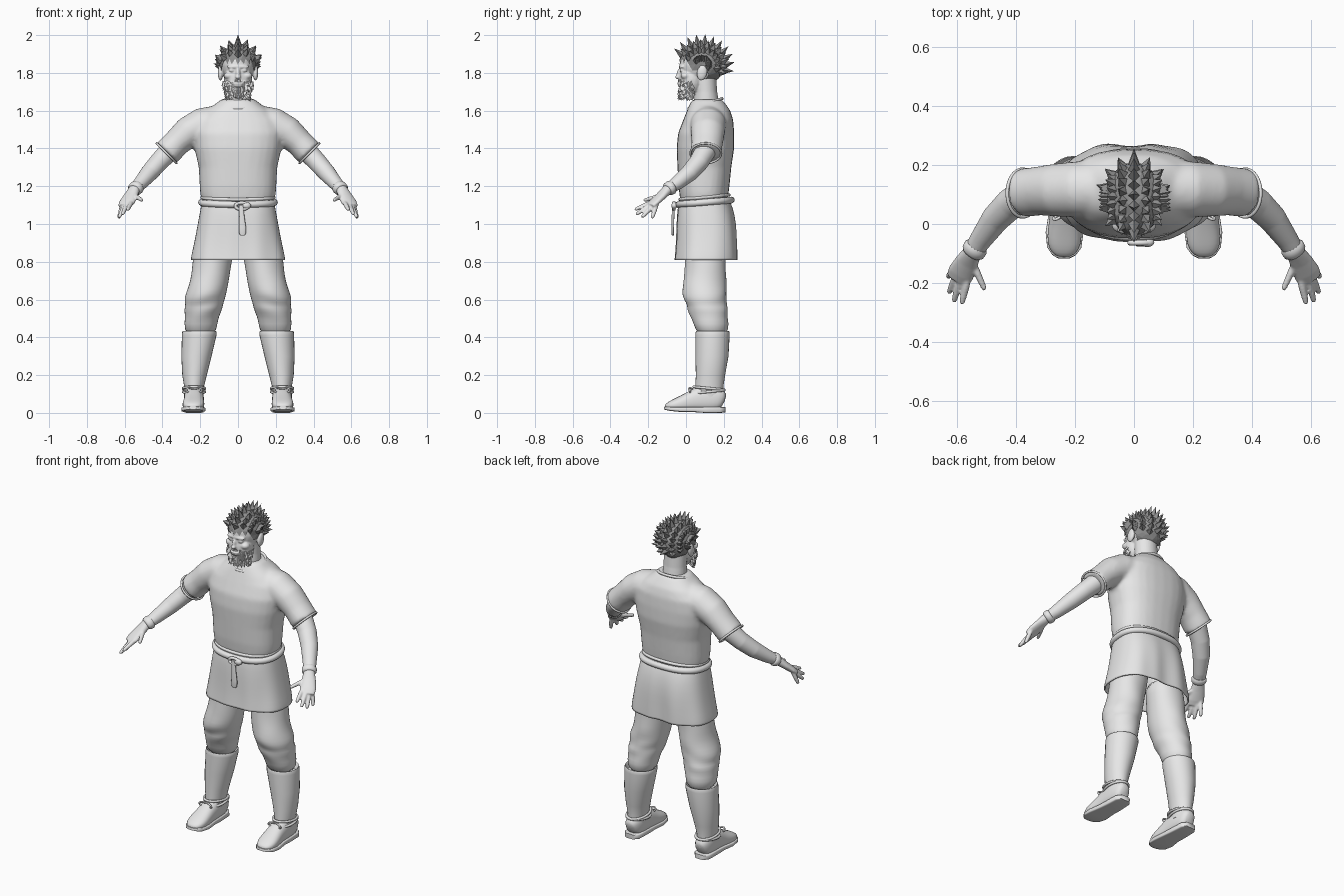
import bpy, bmesh, math, random
from mathutils import Vector, Matrix

random.seed(4)
if "Cube" in bpy.data.objects:
    bpy.data.objects.remove(bpy.data.objects["Cube"])


def material(name, v):
    m = bpy.data.materials.new(name)
    m.use_nodes = True
    m.diffuse_color = (v, v, v, 1)
    m.node_tree.nodes["Principled BSDF"].inputs["Base Color"].default_value = (v, v, v, 1)
    return m


LIGHT = material("light grey", 0.8)
DARK = material("dark grey hair", 0.28)


def span(z, x0, x1, y0, y1):
    return ((x0 + x1) / 2, (y0 + y1) / 2, z, (x1 - x0) / 2, (y1 - y0) / 2)


def tube(bm, rings, power=2, flat=False, caps=True, n=28):
    """Loft superellipse rings (x, y, z, rx, ry) along their centres."""
    pts = [Vector(r[:3]) for r in rings]
    loops = []
    for i, r in enumerate(rings):
        u, v = Vector((1, 0, 0)), Vector((0, 1, 0))
        if not flat:
            t = pts[min(i + 1, len(pts) - 1)] - pts[max(i - 1, 0)]
            u = t.cross(Vector((0, 0, 1))).normalized()
            v = u.cross(t).normalized()
        loop = []
        for k in range(n):
            c, s = math.cos(math.tau * k / n), math.sin(math.tau * k / n)
            c = math.copysign(abs(c) ** (2 / power), c)
            s = math.copysign(abs(s) ** (2 / power), s)
            loop.append(bm.verts.new(pts[i] + u * c * r[3] + v * s * r[4]))
        loops.append(loop)
    for a, b in zip(loops, loops[1:]):
        for k in range(n):
            bm.faces.new((a[k], a[(k + 1) % n], b[(k + 1) % n], b[k]))
    if caps:
        bm.faces.new(loops[0])
        bm.faces.new(loops[-1])


def ball(bm, c, r, tilt=0):
    m = Matrix.Translation(c) @ Matrix.Rotation(tilt, 4, 'X') @ Matrix.Diagonal((*r, 1))
    return bmesh.ops.create_icosphere(bm, subdivisions=3, radius=1, matrix=m)["verts"]


def spike(bm, base, direction, r, length, sides=4):
    rot = direction.to_track_quat('Z', 'Y').to_matrix().to_4x4()
    m = Matrix.Translation(base + direction * length / 2) @ rot
    bmesh.ops.create_cone(bm, segments=sides, radius1=r, radius2=0, depth=length, matrix=m)


def finish(name, bm, mat=LIGHT, mirror=False, voxel=0, soften=0, subsurf=0, thick=0, flat=False):
    bmesh.ops.recalc_face_normals(bm, faces=bm.faces)
    me = bpy.data.meshes.new(name)
    bm.to_mesh(me)
    bm.free()
    me.materials.append(mat)
    if not flat:
        me.shade_smooth()
        me.set_sharp_from_angle(angle=1.0)
    ob = bpy.data.objects.new(name, me)
    bpy.context.collection.objects.link(ob)
    if mirror:
        ob.modifiers.new("mirror", 'MIRROR').use_mirror_merge = False
    if voxel:
        m = ob.modifiers.new("blend", 'REMESH')
        m.mode, m.voxel_size, m.use_smooth_shade = 'VOXEL', voxel, True
    if soften:
        ob.modifiers.new("soften", 'SMOOTH').iterations = soften
    if subsurf:
        ob.modifiers.new("round", 'SUBSURF').levels = subsurf
        ob.modifiers["round"].render_levels = subsurf
    if thick:
        ob.modifiers.new("thickness", 'SOLIDIFY').thickness = thick
    return ob


def rope(name, points, r, cyclic=False, mirror=False):
    cu = bpy.data.curves.new(name, 'CURVE')
    cu.dimensions, cu.bevel_depth, cu.bevel_resolution = '3D', r, 3
    sp = cu.splines.new('NURBS')
    sp.points.add(len(points) - 1)
    for p, q in zip(sp.points, points):
        p.co = (*q, 1)
    sp.use_cyclic_u, sp.use_endpoint_u, sp.order_u = cyclic, not cyclic, 3
    tmp = bpy.data.objects.new(name + "_path", cu)
    bm = bmesh.new()
    bm.from_mesh(bpy.data.meshes.new_from_object(tmp))
    bpy.data.objects.remove(tmp)
    finish(name, bm, mirror=mirror)


def oval(x, y, z, rx, ry, tilt=0, n=32, power=2):
    pts = []
    for k in range(n):
        c, s = math.cos(math.tau * k / n), math.sin(math.tau * k / n)
        f = (abs(c) ** power + abs(s) ** power) ** (-1 / power)
        pts.append((x + rx * c * f, y + ry * s * f, z + tilt * s))
    return pts


# Shirt: torso and sleeves blended into one skin
bm = bmesh.new()
rows = [(1.12, .19, -.03, .22), (1.16, .2, -.035, .225), (1.2, .203, -.04, .23), (1.3, .208, -.045, .24),
        (1.4, .23, -.05, .255), (1.48, .24, -.042, .255), (1.55, .225, -.015, .25),
        (1.6, .17, .005, .235), (1.635, .12, .02, .21), (1.66, .09, .035, .19)]
tube(bm, [span(z, -x, x, a, b) for z, x, a, b in rows], power=2.4, flat=True)
for s in (1, -1):
    tube(bm, [(.1 * s, .12, 1.545, .09, .085), (.19 * s, .118, 1.525, .095, .09), (.265 * s, .115, 1.485, .09, .083),
              (.325 * s, .112, 1.43, .083, .073), (.378 * s, .105, 1.375, .083, .075)])
finish("shirt", bm, voxel=.011, soften=6)
rope("collar", oval(0, .103, 1.638, .098, .088, .026), .008, True)
rope("sleeve_hem", [(.378 + .053 * math.cos(a), .105 + .082 * math.sin(a), 1.375 + .053 * math.cos(a))
                    for a in (math.tau * k / 20 for k in range(20))], .006, True, True)

# Skirt of the tunic
bm = bmesh.new()
rows = [(1.14, .185, -.03, .225), (1.09, .197, -.045, .25), (1.0, .213, -.05, .27), (.9, .232, -.052, .274),
        (.83, .248, -.058, .276), (.81, .25, -.06, .276)]
tube(bm, [span(z, -x, x, a, b) for z, x, a, b in rows], power=2.6, flat=True, caps=False, n=48)
for v in bm.verts:  # soft folds and a shallow hollow at the back
    low = min(1, (1.14 - v.co.z) * 4)
    v.co.y += .004 * low * math.sin(v.co.x * 45)
    if v.co.y > .1:
        v.co.y -= .016 * low * math.exp(-(v.co.x / .04) ** 2)
finish("tunic_skirt", bm, subsurf=1, thick=.008)

# Belt, knot and hanging end
rope("belt", oval(0, .1, 1.115, .193, .14, .012, power=2.4), .018, True)
rope("belt_edge", oval(0, .098, 1.142, .19, .13, .012, power=2.4), .009, True)
rope("knot_loop", [(.02 + .035 * math.cos(a), -.064, 1.095 + .018 * math.sin(a))
                   for a in (math.tau * k / 12 for k in range(12))], .009, True)
bm = bmesh.new()
ball(bm, (.045, -.062, 1.097), (.024, .016, .018))
finish("knot", bm)
bm = bmesh.new()
tube(bm, [(.016, -.066, 1.1, .012, .007), (.02, -.069, 1.04, .014, .007), (.024, -.07, .98, .019, .007),
          (.024, -.07, .95, .018, .007), (.024, -.07, .938, .01, .005)], power=3, flat=True, n=16)
finish("belt_end", bm)

# Trousers with bunching round the knee
bm = bmesh.new()
rows = [(.92, .01, .22, .0, .22), (.82, .03, .24, 0, .212), (.74, .042, .245, -.008, .212), (.68, .052, .258, -.018, .215),
        (.63, .062, .278, -.02, .216), (.6, .07, .284, -.01, .216), (.57, .08, .278, .004, .214), (.55, .083, .286, .004, .222),
        (.51, .1, .28, .024, .22), (.48, .108, .285, .035, .224), (.4, .12, .28, .06, .22)]
tube(bm, [span(*r) for r in rows], flat=True)
for v in bm.verts:
    v.co.y += .004 * math.sin(v.co.z * 70 + v.co.x * 30)
finish("trouser_leg", bm, mirror=True, subsurf=1)

# Boot shafts with a folded top edge
bm = bmesh.new()
rows = [(.4, .13, .28, .065, .21), (.425, .122, .288, .06, .222), (.433, .116, .293, .053, .228), (.425, .113, .296, .05, .231),
        (.41, .114, .297, .05, .231), (.3, .14, .3, .05, .225), (.2, .165, .295, .052, .207), (.14, .18, .285, .05, .198),
        (.08, .182, .285, .05, .198)]
tube(bm, [span(*r) for r in rows], flat=True)
finish("boot_shaft", bm, mirror=True)

# Shoes and soles
bm = bmesh.new()
tube(bm, [(.235, .204, .06, .025, .03), (.235, .19, .068, .042, .055), (.234, .15, .075, .052, .07), (.233, .08, .075, .053, .072),
          (.233, .03, .062, .052, .055), (.235, -.02, .048, .058, .044), (.237, -.065, .04, .058, .032),
          (.238, -.095, .034, .044, .022), (.238, -.112, .03, .022, .01)], power=2.4)
finish("shoe_upper", bm, mirror=True, subsurf=1)
bm = bmesh.new()
tube(bm, [(.235, .208, .016, .03, .014), (.235, .18, .016, .05, .016), (.234, .1, .016, .053, .016), (.234, .04, .018, .055, .014),
          (.236, -.03, .018, .064, .013), (.237, -.08, .021, .058, .011), (.238, -.105, .024, .04, .009),
          (.238, -.116, .026, .02, .007)], power=6)
finish("sole", bm, mirror=True)

# Boot laces with a small bow
for i, z in enumerate((.112, .13)):
    rope(f"ankle_lace_{i}", oval(.233, .122, z, .058, .082, .008 * (1 - 2 * i)), .007, True, True)
for i, d in enumerate((-1, 1)):
    rope(f"lace_bow_{i}", [(.233, .038, .125), (.233 + .03 * d, .012, .137), (.233 + .045 * d, .02, .115),
                           (.233 + .02 * d, .025, .105), (.233, .038, .12)], .005, mirror=True)

# Forearm and hand
bm = bmesh.new()
tube(bm, [(.32, .115, 1.435, .055, .055), (.37, .1, 1.38, .056, .054), (.42, .068, 1.327, .053, .05), (.47, .018, 1.27, .048, .046),
          (.52, -.053, 1.212, .038, .036), (.55, -.1, 1.18, .032, .027), (.568, -.13, 1.15, .04, .022),
          (.588, -.168, 1.115, .046, .019), (.6, -.19, 1.095, .04, .015)])
fingers = [((.565, -.19, 1.112), (.585, -.272, 1.075)), ((.59, -.19, 1.1), (.612, -.265, 1.05)),
           ((.605, -.18, 1.09), (.629, -.235, 1.035)), ((.615, -.16, 1.09), (.632, -.18, 1.03)),
           ((.548, -.13, 1.15), (.506, -.225, 1.125))]
for a, b in fingers:
    a, b = Vector(a), Vector(b)
    tube(bm, [(*a.lerp(b, f), r, r) for f, r in ((-.3, .011), (.3, .0125), (.7, .011), (.94, .009), (1, .004))], n=12)
finish("arm_and_hand", bm, mirror=True, voxel=.005, soften=3)
bm = bmesh.new()
tube(bm, [(.533, -.073, 1.197, .036, .034), (.537, -.08, 1.193, .042, .038), (.546, -.094, 1.184, .041, .036),
          (.55, -.1, 1.18, .035, .03)])
finish("cuff", bm, mirror=True)

# Head, face, ears and neck
bm = bmesh.new()
tube(bm, [span(1.58, -.085, .085, .04, .19), span(1.64, -.07, .07, .04, .175), span(1.7, -.066, .066, .045, .165),
          span(1.78, -.065, .065, .04, .16)], flat=True)
for c, r in [((0, .078, 1.84), (.088, .113, .1)), ((0, .03, 1.765), (.075, .067, .09)), ((0, .012, 1.705), (.05, .045, .042)),
             ((0, -.03, 1.795), (.013, .02, .03)), ((0, -.044, 1.778), (.015, .014, .011)),
             ((0, -.02, 1.832), (.06, .018, .012)), ((0, -.033, 1.745), (.03, .014, .007)),
             ((0, -.03, 1.732), (.026, .014, .007))]:
    ball(bm, c, r)
for s in (1, -1):
    ball(bm, (.048 * s, -.002, 1.785), (.028, .027, .02))
    ball(bm, (.033 * s, -.022, 1.813), (.016, .012, .009))
    ball(bm, (.093 * s, .085, 1.8), (.014, .027, .042), -.2)
finish("head", bm, voxel=.005, soften=3)

# Short beard of small tufts
bm = bmesh.new()
for k in range(230):
    a, z = random.uniform(-1.75, 1.75), random.uniform(1.672, 1.755)
    if abs(a) < .55 and z > 1.722:
        continue
    f = (1.765 - z) / .1
    d = Vector((math.sin(a), -math.cos(a), 0))
    base = Vector((d.x * (.076 - .028 * f), .028 + d.y * (.06 - .005 * f), z))
    spike(bm, base, (d * .5 + Vector((0, -.1, -.8))).normalized(), .01, random.uniform(.02, .03))
for k in range(24):
    x = random.uniform(-.034, .034)
    spike(bm, Vector((x, -.036 + abs(x) * .3, 1.762)), Vector((x * 12, -.3, -1)).normalized(), .006, .018)
finish("beard", bm, flat=True)

# Spiky hair: a trimmed cap with rows of spikes
bm = bmesh.new()
ball(bm, (0, .085, 1.845), (.098, .122, .108))


def is_hair(p):
    hairline = 1.855 if p.y < .03 else (1.825 if p.y < .115 else 1.725)
    return p.z > hairline


bmesh.ops.delete(bm, geom=[f for f in bm.faces if not is_hair(f.calc_center_median())], context='FACES')
for v in bm.verts:
    v.co += Vector([random.uniform(-.004, .004) for _ in range(3)])
for row in range(-3, 4):
    for k in range(11):
        t = math.radians(-62 + 17 * k + 8 * (row % 2))
        side = row * .42
        d = Vector((math.sin(side), math.cos(side) * math.sin(t), math.cos(side) * math.cos(t)))
        p = Vector((d.x * .094, .085 + d.y * .118, 1.845 + d.z * .104))
        if is_hair(p):
            spike(bm, p, (d + Vector((0, 0, .25))).normalized(), .02, .056 if row == 0 else random.uniform(.03, .044))
finish("hair", bm, DARK, flat=True)
